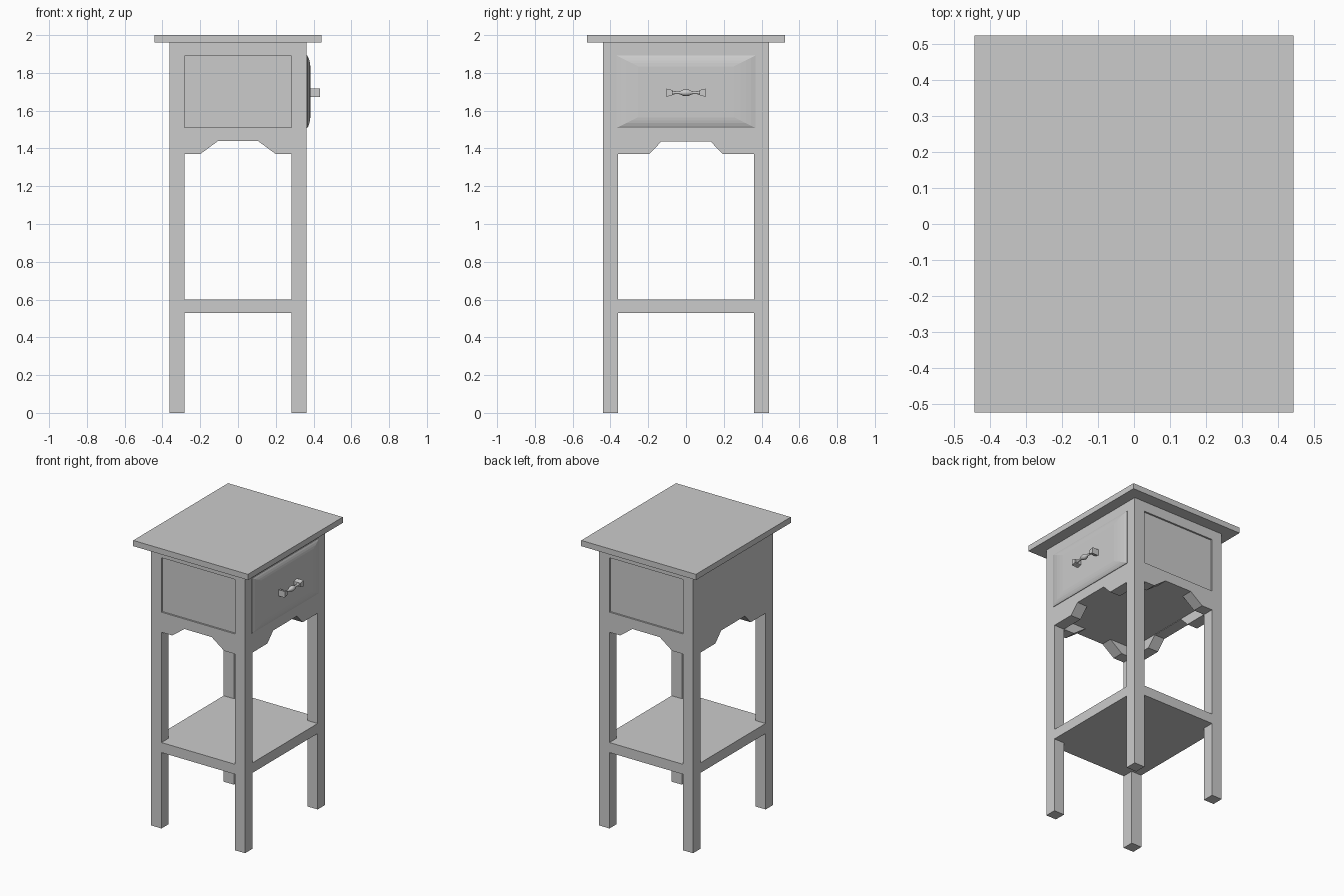
import bpy, bmesh, math
from mathutils import Vector

if "Cube" in bpy.data.objects:
    bpy.data.objects.remove(bpy.data.objects["Cube"])

LX, LY, T = 0.363, 0.44, 0.08      # outer half sizes and leg thickness
IX, IY = LX - T, LY - T            # inner half sizes


def finish(name, bm):
    bmesh.ops.recalc_face_normals(bm, faces=bm.faces)
    me = bpy.data.meshes.new(name)
    bm.to_mesh(me)
    bm.free()
    ob = bpy.data.objects.new(name, me)
    bpy.context.collection.objects.link(ob)
    return ob


def prism(name, points, offset):
    """Extrude a flat outline along an offset vector."""
    bm = bmesh.new()
    face = bm.faces.new([bm.verts.new(p) for p in points])
    res = bmesh.ops.extrude_face_region(bm, geom=[face], use_keep_orig=True)
    verts = [g for g in res["geom"] if isinstance(g, bmesh.types.BMVert)]
    bmesh.ops.translate(bm, verts=verts, vec=Vector(offset))
    return finish(name, bm)


def box(name, lo, hi):
    pts = [(lo[0], lo[1], lo[2]), (hi[0], lo[1], lo[2]),
           (hi[0], hi[1], lo[2]), (lo[0], hi[1], lo[2])]
    return prism(name, pts, (0, 0, hi[2] - lo[2]))


def loft(name, rings):
    """Skin a list of equal-length rings and cap both ends."""
    bm = bmesh.new()
    loops = [[bm.verts.new(p) for p in r] for r in rings]
    n = len(loops[0])
    for a, b in zip(loops, loops[1:]):
        for i in range(n):
            j = (i + 1) % n
            bm.faces.new((a[i], a[j], b[j], b[i]))
    bm.faces.new(loops[0])
    bm.faces.new(loops[-1])
    return finish(name, bm)


def apron_outline(half, outer, inner, arch, top):
    """Rail outline with a chamfered arch cut in its lower edge."""
    return [(-half, 1.37), (-outer, 1.37), (-inner, arch), (inner, arch),
            (outer, 1.37), (half, 1.37), (half, top), (-half, top)]


# Table top
box("table_top", (-0.443, -0.523, 1.96), (0.443, 0.523, 2.0))

# Legs
for sx in (-1, 1):
    for sy in (-1, 1):
        cx, cy = sx * (LX - T / 2), sy * (LY - T / 2)
        box("leg", (cx - T / 2, cy - T / 2, 0), (cx + T / 2, cy + T / 2, 1.96))

# Lower shelf, notched around the legs
quarter = [(LX, IY), (IX, IY), (IX, LY)]
outline = (quarter + [(-x, y) for x, y in reversed(quarter)]
           + [(-x, -y) for x, y in quarter] + [(x, -y) for x, y in reversed(quarter)])
prism("lower_shelf", [(x, y, 0.53) for x, y in outline], (0, 0, 0.07))

# Inner cabinet block closing the underside
box("cabinet_core", (-IX, -IY, 1.44), (IX, IY, 1.96))

# Drawer side and rear walls with arched aprons
for s, name in ((1, "drawer_side_wall"), (-1, "rear_wall")):
    pts = apron_outline(IY, 0.195, 0.13, 1.437, 1.96)
    prism(name, [(s * IX, y, z) for y, z in pts], (s * T, 0, 0))

# Panelled walls: apron rail, top rail and recessed panel
for s in (-1, 1):
    pts = apron_outline(IX, 0.2, 0.105, 1.44, 1.51)
    prism("panel_apron", [(x, s * IY, z) for x, z in pts], (0, s * T, 0))
    for name, z0, z1, d in (("top_rail", 1.89, 1.96, T), ("side_panel", 1.51, 1.89, T - 0.012)):
        y0, y1 = sorted((s * IY, s * (IY + d)))
        box(name, (-IX, y0, z0), (IX, y1, z1))

# Raised drawer front with a rounded bevel
rings = []
for f, x in ((0, 0.36), (0, 0.367), (0.2, 0.373), (0.45, 0.378), (0.7, 0.381), (1, 0.383)):
    hy, hz = 0.368 - 0.113 * f, 0.192 - 0.057 * f
    rings.append([(x, a * hy, 1.70 + b * hz) for a, b in ((-1, -1), (1, -1), (1, 1), (-1, 1))])
loft("drawer_front", rings)

# Handle grip, turned along y with a bulge in the middle
half = [(0.0, 0.018), (0.015, 0.016), (0.03, 0.009), (0.04, 0.007), (0.06, 0.008), (0.08, 0.011)]
profile = [(-y, r) for y, r in reversed(half[1:])] + half
rings = []
for y, r in profile:
    cx = 0.417 - 0.6 * abs(y) * abs(y)
    rings.append([(cx + r * math.cos(k * math.tau / 16), y, 1.695 + r * math.sin(k * math.tau / 16))
                  for k in range(16)])
grip = loft("handle_grip", rings)
bpy.context.view_layer.objects.active = grip
grip.select_set(True)
bpy.ops.object.shade_smooth_by_angle(angle=math.radians(40))

# Flared handle feet reaching back to the drawer
for s in (-1, 1):
    rings = []
    for y, hz in ((0.072, 0.013), (0.082, 0.017), (0.092, 0.018), (0.102, 0.022)):
        rings.append([(x, s * y, 1.695 + b * hz) for x, b in
                      ((0.38, -1), (0.433, -1), (0.433, 1), (0.38, 1))])
    loft("handle_foot", rings)
